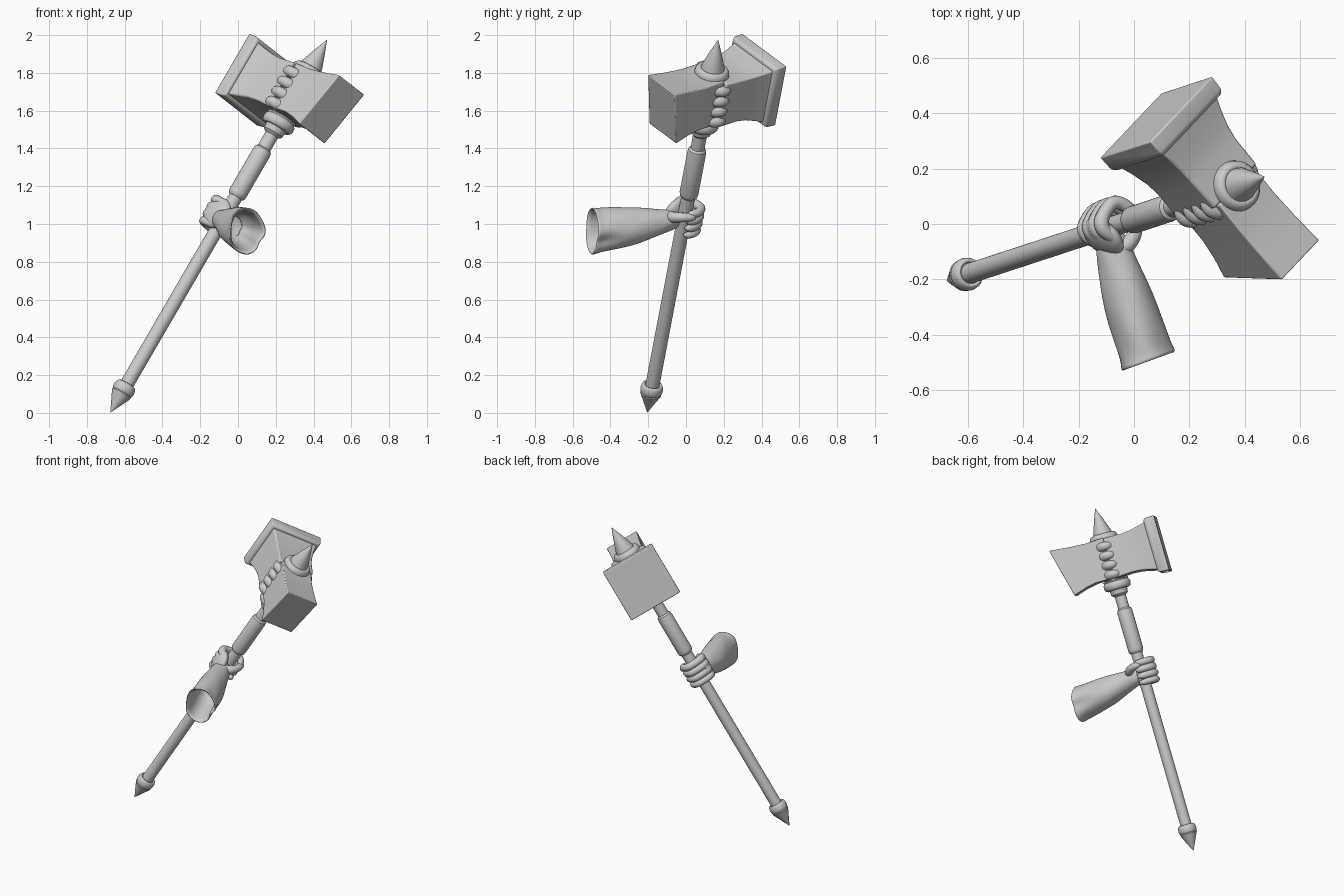
import bpy, bmesh, math
from mathutils import Vector, Matrix

if "Cube" in bpy.data.objects:
    bpy.data.objects.remove(bpy.data.objects["Cube"])

# Hammer frame: local Z along the shaft, local Y towards the flanged striking face
base = Vector((-0.675, -0.205, 0.003))
u = (Vector((0.47, 0.17, 1.973)) - base).normalized()
v = Vector((0.606, 0.639, -0.473))
v = (v - v.dot(u) * u).normalized()
h = u.cross(v)
F = Matrix((v, h, u)).transposed().to_4x4()
F.translation = base


def loft(name, rings, matrix=None, cap=True, bevel=0):
    """Skin a list of equal-sized point rings."""
    bm = bmesh.new()
    rows = [[bm.verts.new(p) for p in r] for r in rings]
    n = len(rows[0])
    for a, b in zip(rows, rows[1:]):
        for i in range(n):
            j = (i + 1) % n
            bm.faces.new((a[i], a[j], b[j], b[i]))
    if cap:
        bm.faces.new(rows[0])
        bm.faces.new(rows[-1])
    bmesh.ops.recalc_face_normals(bm, faces=bm.faces)
    me = bpy.data.meshes.new(name)
    bm.to_mesh(me)
    bm.free()
    ob = bpy.data.objects.new(name, me)
    bpy.context.collection.objects.link(ob)
    if matrix:
        ob.matrix_world = matrix
    if bevel:
        m = ob.modifiers.new("bevel", "BEVEL")
        m.width, m.segments, m.limit_method = bevel, 2, "ANGLE"
    return ob


def lathe(name, profile, n=32):
    loft(name, [[(r * math.cos(i * math.tau / n), r * math.sin(i * math.tau / n), t)
                 for i in range(n)] for r, t in profile], F)


def ring(name, t, rx, ry, minor):
    """Torus round the shaft with outer radii rx, ry."""
    bpy.ops.mesh.primitive_torus_add(major_radius=0.1, minor_radius=minor,
                                     major_segments=40, minor_segments=12)
    ob = bpy.context.object
    ob.name = name
    k = 0.1 + minor
    ob.matrix_world = F @ Matrix.Translation((0, 0, t)) @ Matrix.Diagonal((rx / k, ry / k, 1, 1))


def rect(hlo, hhi, w, lo, hi):
    return [(-w, hlo, lo), (w, hlo, lo), (w, hhi, hi), (-w, hhi, hi)]


def tube(name, pts):
    """Smooth tapered tube through (x, y, z, radius) points in the hammer frame."""
    cu = bpy.data.curves.new(name, "CURVE")
    cu.dimensions, cu.bevel_depth, cu.bevel_resolution = "3D", 1.0, 4
    cu.use_fill_caps = True
    sp = cu.splines.new("NURBS")
    sp.points.add(len(pts) - 1)
    for p, (x, y, z, r) in zip(sp.points, pts):
        p.co, p.radius = (x, y, z, 1), r
    sp.order_u, sp.use_endpoint_u, sp.resolution_u = 3, True, 6
    ob = bpy.data.objects.new(name, cu)
    bpy.context.collection.objects.link(ob)
    ob.matrix_world = F


def polar(deg, r, t, size):
    a = math.radians(deg)
    return (r * math.cos(a), r * math.sin(a), t, size)


# Shaft, sleeve, pommel and top spike
lathe("shaft", [(0.037, 0.1), (0.037, 1.9)])
lathe("sleeve", [(0.037, 1.335), (0.047, 1.345), (0.05, 1.36), (0.05, 1.61), (0.047, 1.63), (0.037, 1.64)])
lathe("pommel_cone", [(0.001, 0), (0.056, 0.115), (0.05, 0.13), (0.04, 0.17)])
ring("pommel_ring", 0.145, 0.06, 0.06, 0.03)
lathe("spike", [(0.085, 2.06), (0.07, 2.12), (0.062, 2.135), (0.06, 2.15), (0.03, 2.235), (0.001, 2.31)])

# Binding rings round the head
for i in range(4):
    ring(f"binding_ring_{i + 1}", 1.865 + 0.063 * i, 0.142, 0.088, 0.03)
ring("lower_collar", 1.795, 0.09, 0.09, 0.03)
lathe("lower_collar_neck", [(0.037, 1.72), (0.055, 1.735), (0.06, 1.78), (0.085, 1.83)])
ring("upper_collar", 2.105, 0.093, 0.093, 0.034)

# Flared far half of the head with its square flange
loft("head_far", [rect(a, a, w, lo, hi) for a, w, lo, hi in (
    (0.0, 0.125, 1.835, 2.105), (0.12, 0.128, 1.842, 2.102), (0.18, 0.135, 1.838, 2.108),
    (0.24, 0.148, 1.825, 2.12), (0.30, 0.165, 1.81, 2.135))], F, bevel=0.008)
loft("striking_flange", [rect(a, a, w, 1.973 - w, 1.973 + w) for a, w in (
    (0.285, 0.172), (0.3, 0.182), (0.36, 0.184))], F, bevel=0.006)

# Near half of the head with slanted end
loft("head_near", [rect(a, b, w, lo, hi) for a, b, w, lo, hi in (
    (0.0, 0.0, 0.106, 1.84, 2.11), (-0.12, -0.12, 0.106, 1.84, 2.105),
    (-0.20, -0.23, 0.108, 1.825, 2.112), (-0.28, -0.36, 0.112, 1.80, 2.125))], F, bevel=0.006)

# Hollow forearm sleeve: centre x, y, z, half width, half height
sections = [(-0.09, -0.035, 1.03, 0.045, 0.045), (-0.078, -0.08, 1.022, 0.064, 0.056),
            (-0.063, -0.13, 1.012, 0.07, 0.065), (-0.042, -0.2, 1.0, 0.082, 0.083),
            (-0.022, -0.27, 0.987, 0.092, 0.098), (0.005, -0.35, 0.977, 0.096, 0.11),
            (0.03, -0.43, 0.968, 0.097, 0.117), (0.041, -0.47, 0.963, 0.098, 0.119),
            (0.047, -0.49, 0.962, 0.104, 0.126), (0.049, -0.5, 0.962, 0.1, 0.122),
            (0.046, -0.49, 0.962, 0.086, 0.106), (0.025, -0.42, 0.97, 0.08, 0.098),
            (0.0, -0.33, 0.98, 0.075, 0.09), (-0.03, -0.24, 0.99, 0.055, 0.06)]
side = Vector((0.94, 0.34, 0)).normalized()
rings = []
for k, (x, y, z, w, t) in enumerate(sections):
    row = []
    for i in range(40):
        a = i * math.tau / 40
        f = 1 + 0.035 * math.sin(3 * a + 9 * y) * min(1, k / 4) + 0.02 * math.sin(5 * a - 30 * y)
        if k > 5:
            f -= 0.16 * math.exp(-((a - 5.75) / 0.3) ** 2)
        row.append(Vector((x, y, z)) + side * (w * f * math.cos(a)) + Vector((0, 0, t * f * math.sin(a))))
    rings.append(row)
arm = loft("forearm", rings)
arm.modifiers.new("smooth", "SUBSURF").levels = 1

# Palm on the wrist side of the shaft
bpy.ops.mesh.primitive_uv_sphere_add(segments=32, ring_count=16, radius=1)
palm = bpy.context.object
palm.name = "palm"
c = polar(182, 0.058, 1.205, 0)[:3]
palm.matrix_world = F @ Matrix.Translation(c) @ Matrix.Rotation(math.radians(182), 4, "Z") \
    @ Matrix.Diagonal((0.04, 0.085, 0.088, 1))

# Four fingers wrapped round the shaft, and the thumb
for i in range(4):
    t = 1.138 + 0.043 * i
    s = (0.022, 0.025, 0.026, 0.025)[i]
    tube(f"finger_{i + 1}", [polar(205, 0.06, t, s * 0.8), polar(172, 0.074, t, s),
                             polar(140, 0.09, t + 0.003, s * 1.1), polar(105, 0.078, t, s),
                             polar(65, 0.088, t, s), polar(25, 0.072, t, s * 0.95),
                             polar(-10, 0.066, t, s * 0.85), polar(-28, 0.06, t, s * 0.6),
                             polar(-34, 0.057, t, s * 0.15)])
tube("thumb", [polar(215, 0.09, 1.19, 0.034), polar(245, 0.085, 1.21, 0.034),
               polar(275, 0.082, 1.235, 0.028), polar(310, 0.074, 1.25, 0.025),
               polar(345, 0.075, 1.255, 0.022), polar(360, 0.07, 1.255, 0.015),
               polar(368, 0.066, 1.255, 0.004)])

# Smooth shading with sharp edges kept
for ob in bpy.context.scene.objects:
    ob.select_set(ob.type == "MESH")
bpy.context.view_layer.objects.active = palm
bpy.ops.object.shade_smooth_by_angle(angle=math.radians(35))
